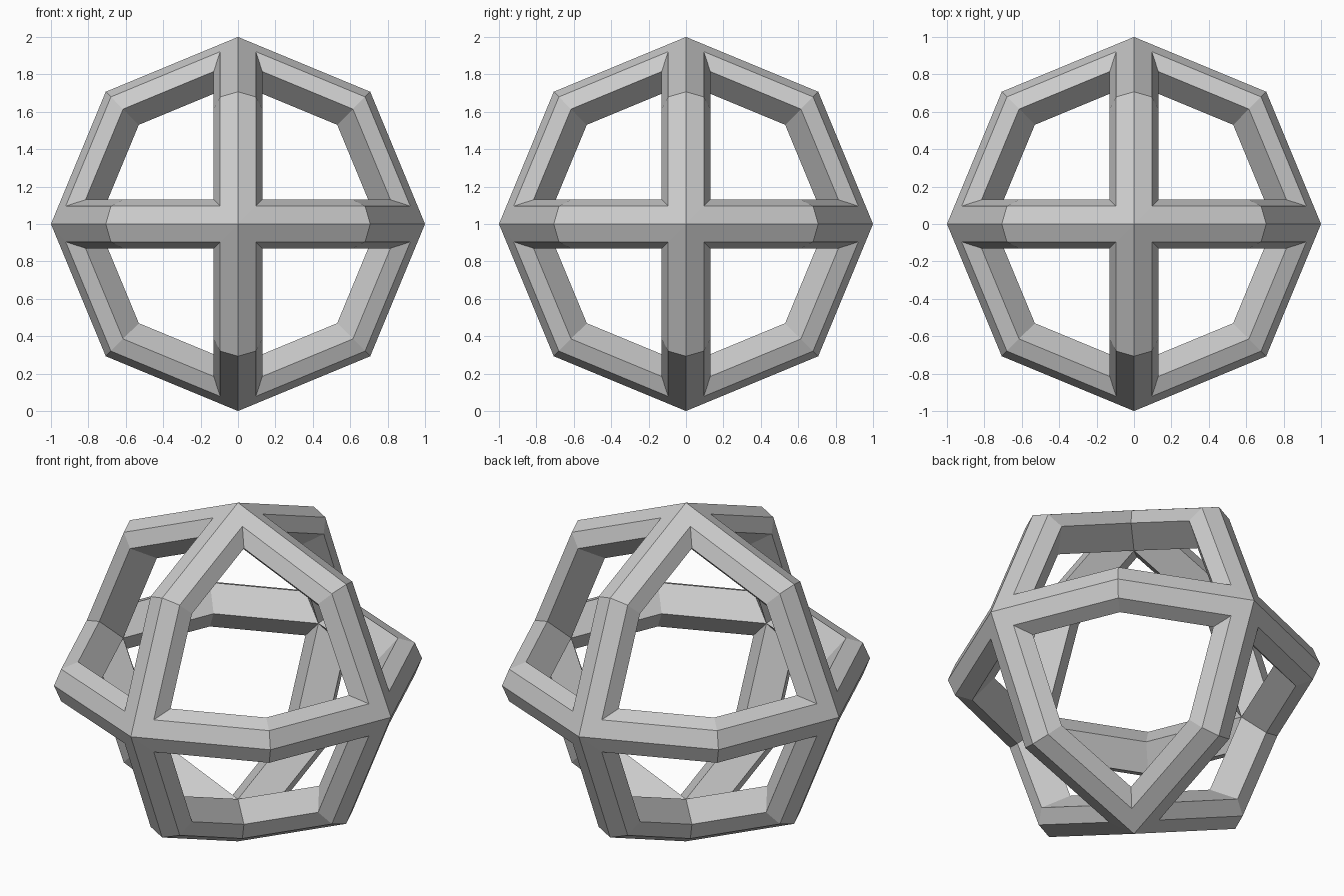
import bpy, bmesh
from math import tan, pi, sqrt
from mathutils import Vector
from itertools import product

if "Cube" in bpy.data.objects:
    bpy.data.objects.remove(bpy.data.objects["Cube"])

# Strut cross-section, outer ridge to inner ridge: (half width, octagon radius)
PROFILE = [(0.0, 1.0), (0.095, 0.961), (0.13, 0.869), (0.0, 0.75)]
T = tan(pi / 8)


def opening_loop(w, r):
    """Six points around one octant's opening: axis corners and arc midpoints."""
    a, m = r - w * T, r / sqrt(2)
    return [Vector(p) for p in ((a, w, w), (m, m, w), (w, a, w),
                                (w, m, m), (w, w, a), (m, w, m))]


loops = [opening_loop(w, r) for w, r in PROFILE]
bm = bmesh.new()

# Bands around the opening, repeated in all eight octants
for signs in product((1, -1), repeat=3):
    s = Vector(signs)
    rings = [[bm.verts.new(p * s + Vector((0, 0, 1))) for p in loop]
             for loop in loops]
    for outer, inner in zip(rings, rings[1:]):
        for i in range(6):
            j = (i + 1) % 6
            quad = [outer[i], outer[j], inner[j], inner[i]]
            if s.x * s.y * s.z < 0:
                quad.reverse()
            bm.faces.new(quad)

# Weld octants together along the ridges
bmesh.ops.remove_doubles(bm, verts=bm.verts, dist=0.001)
bmesh.ops.recalc_face_normals(bm, faces=bm.faces)

mesh = bpy.data.meshes.new("ring_frame")
bm.to_mesh(mesh)
bm.free()
bpy.context.collection.objects.link(bpy.data.objects.new("ring_frame", mesh))
